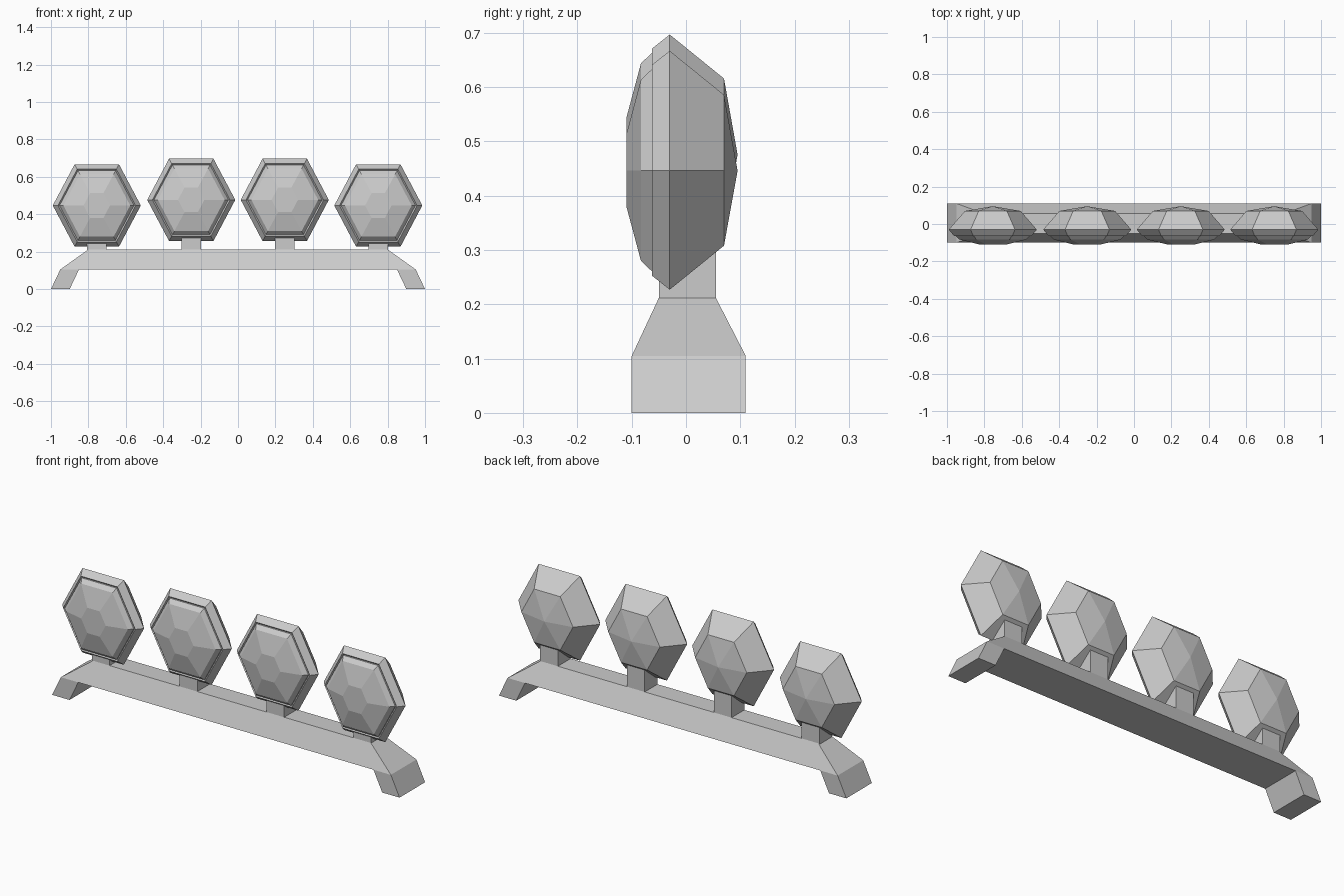
import bpy, bmesh

if "Cube" in bpy.data.objects:
    bpy.data.objects.remove(bpy.data.objects["Cube"])


def make_object(name, bm):
    bmesh.ops.recalc_face_normals(bm, faces=bm.faces[:])
    mesh = bpy.data.meshes.new(name)
    bm.to_mesh(mesh)
    bm.free()
    obj = bpy.data.objects.new(name, mesh)
    bpy.context.collection.objects.link(obj)
    return obj


def loft(name, rings):
    """Skin a list of equal-length point rings and cap both ends."""
    bm = bmesh.new()
    loops = [[bm.verts.new(p) for p in ring] for ring in rings]
    n = len(loops[0])
    for a, b in zip(loops, loops[1:]):
        for i in range(n):
            j = (i + 1) % n
            bm.faces.new((a[i], a[j], b[j], b[i]))
    bm.faces.new(loops[0])
    bm.faces.new(loops[-1])
    return bm


def rect(x0, x1, y0, y1, z):
    return [(x0, y0, z), (x1, y0, z), (x1, y1, z), (x0, y1, z)]


def hexagon(cx, cz, y, h):
    # unit hexagon slightly taller than regular, h = half height
    corners = [(1.07, 0), (0.54, 1), (-0.54, 1), (-1.07, 0), (-0.54, -1), (0.54, -1)]
    return [(cx + u * h, y, cz + v * h) for u, v in corners]


# Mounting bar: wide underside tapering to a narrow top
make_object("mounting_bar", loft("bar", [
    rect(-0.95, 0.95, -0.10, 0.11, 0.105),
    rect(-0.80, 0.80, -0.05, 0.055, 0.212)]))

# Splayed feet at both ends
for side, label in ((-1, "left"), (1, "right")):
    make_object(label + "_foot", loft("foot", [
        rect(side * 0.90, side * 1.00, -0.10, 0.11, 0.0),
        rect(side * 0.85, side * 0.95, -0.10, 0.11, 0.105)]))

# Lamp side profile: (y, half height), from back tip to front lens
PROFILE = [(0.095, 0.001), (0.07, 0.139), (-0.03, 0.22), (-0.063, 0.194),
           (-0.055, 0.186), (-0.063, 0.186), (-0.083, 0.167), (-0.11, 0.066)]

for k, (cx, cz) in enumerate([(-0.755, 0.447), (-0.25, 0.477), (0.25, 0.477), (0.75, 0.447)]):
    bm = loft("lamp", [hexagon(cx, cz, y, h) for y, h in PROFILE])
    # close the back to a point
    bmesh.ops.remove_doubles(bm, verts=bm.verts[:], dist=0.003)
    make_object(f"lamp_{k + 1}", bm)
    # Post joining lamp and bar
    make_object(f"lamp_post_{k + 1}", loft("post", [
        rect(cx - 0.051, cx + 0.051, -0.05, 0.055, 0.205),
        rect(cx - 0.051, cx + 0.051, -0.05, 0.055, cz - 0.13)]))
